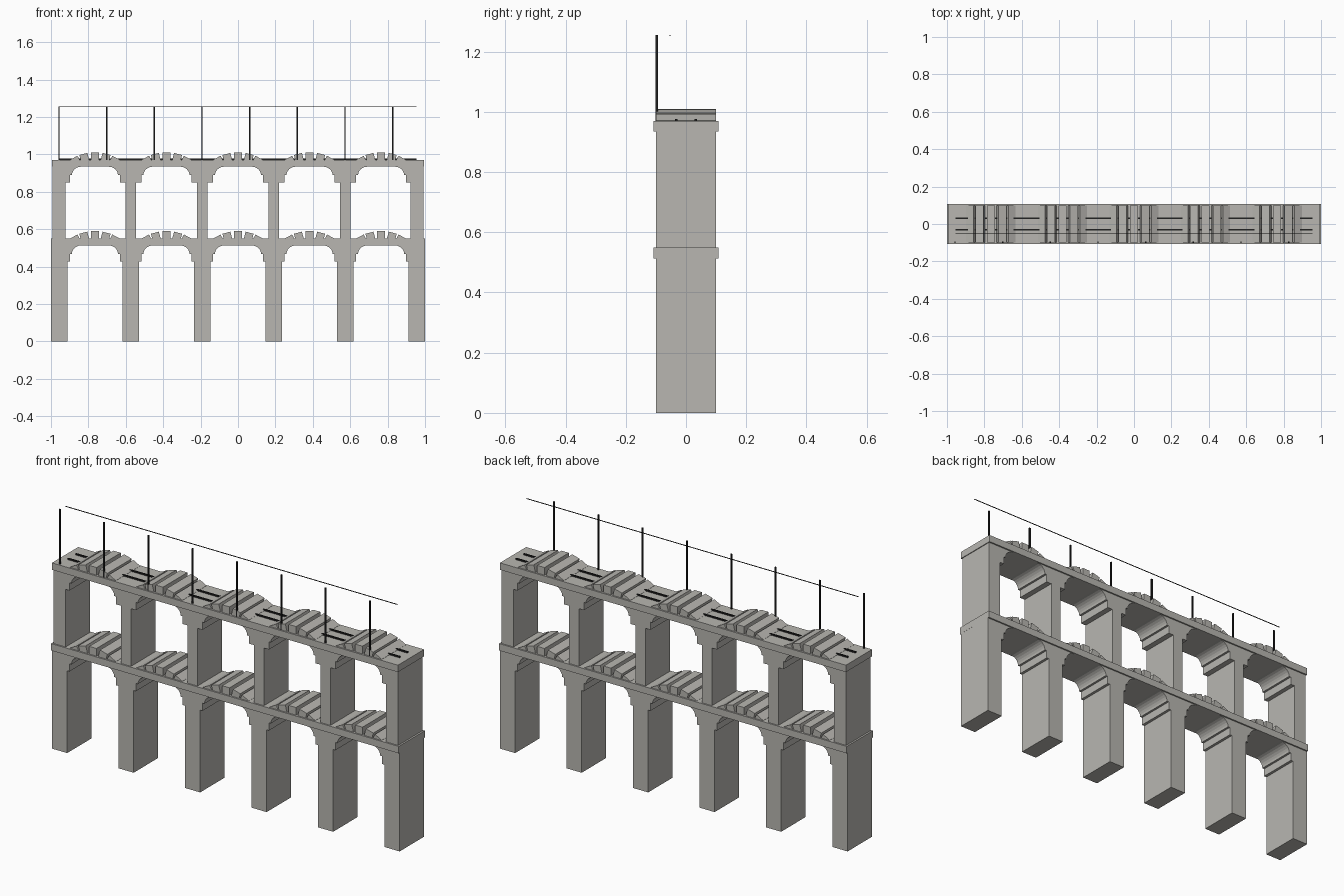
import bpy, bmesh, math
from mathutils import Matrix, Vector

cube = bpy.data.objects.get("Cube")
if cube:
    bpy.data.objects.remove(cube, do_unlink=True)


def material(name, colour):
    m = bpy.data.materials.new(name)
    m.use_nodes = True
    m.diffuse_color = (*colour, 1)
    m.node_tree.nodes["Principled BSDF"].inputs["Base Color"].default_value = (*colour, 1)
    return m


stone = material("pale stone", (0.48, 0.47, 0.44))
iron = material("dark iron", (0.015, 0.015, 0.015))


def finish(name, bm, mat):
    bmesh.ops.recalc_face_normals(bm, faces=bm.faces)
    mesh = bpy.data.meshes.new(name)
    bm.to_mesh(mesh)
    bm.free()
    mesh.materials.append(mat)
    obj = bpy.data.objects.new(name, mesh)
    bpy.context.collection.objects.link(obj)
    return obj


def add_box(bm, centre, size, tilt=0):
    mat = (Matrix.Translation(centre) @ Matrix.Rotation(tilt, 4, "Y")
           @ Matrix.Diagonal((*size, 1)))
    bmesh.ops.create_cube(bm, size=1, matrix=mat)


def box(name, centre, size, mat=stone):
    bm = bmesh.new()
    add_box(bm, centre, size)
    return finish(name, bm, mat)


def add_prism(bm, profile, half_depth):
    face = bm.faces.new([bm.verts.new((x, -half_depth, z)) for x, z in profile])
    ext = bmesh.ops.extrude_face_region(bm, geom=[face])
    moved = [v for v in ext["geom"] if isinstance(v, bmesh.types.BMVert)]
    bmesh.ops.translate(bm, verts=moved, vec=(0, 2 * half_depth, 0))


PITCH = 0.3825
DEPTH = 0.2
piers = [(i - 2.5) * PITCH for i in range(6)]
arches = [(i - 2) * PITCH for i in range(5)]


def haunches(name, deck_bottom, pier_half):
    """Stepped impost and rounded corner on both sides of every opening."""
    bm = bmesh.new()
    ledge = deck_bottom - 0.045
    foot = deck_bottom - 0.085
    curve = [(0.073 + 0.05 * math.cos(a), ledge + 0.045 * math.sin(a))
             for a in (math.radians(15 * k) for k in range(7))]
    wall = PITCH / 2 - pier_half + 0.005
    half = [(wall, foot), (0.134, foot), (0.134, ledge)] + curve + [(wall, deck_bottom)]
    for cx in arches:
        for side in (-1, 1):
            add_prism(bm, [(cx + side * x, z) for x, z in half], DEPTH / 2)
    finish(name, bm, stone)


def arch_stones(name, deck_top):
    """Five radial stones fanned over each opening."""
    bm = bmesh.new()
    radius = 0.24
    for cx in arches:
        for angle, width in ((-28, 0.044), (-15, 0.044), (0, 0.042), (15, 0.044), (28, 0.044)):
            a = math.radians(angle)
            out = Vector((math.sin(a), 0, math.cos(a)))
            centre = Vector((cx, 0, deck_top + 0.04 - radius)) + out * (radius - 0.02)
            add_box(bm, centre, (width, DEPTH, 0.04), a)
    finish(name, bm, stone)


def tier(label, base, deck_bottom, deck_top, end_width, mid_width, deck_length):
    for i, x in enumerate(piers):
        width = end_width if i in (0, 5) else mid_width
        box(f"{label}_pier_{i + 1}", (x, 0, (base + deck_bottom) / 2),
            (width, DEPTH, deck_bottom - base))
    box(f"{label}_deck", (0, 0, (deck_bottom + deck_top) / 2),
        (deck_length, 0.215, deck_top - deck_bottom))
    haunches(f"{label}_haunches", deck_bottom, mid_width / 2)
    arch_stones(f"{label}_arch_stones", deck_top)


tier("lower", 0, 0.513, 0.549, 0.087, 0.087, 2.0)
tier("upper", 0.549, 0.934, 0.97, 0.069, 0.056, 1.99)

# Rails along the upper deck
for label, y in (("front", -0.032), ("back", 0.032)):
    box(f"{label}_rail", (0, y, 0.973), (1.91, 0.008, 0.008), iron)

# Poles on the front edge and the overhead wire
bm = bmesh.new()
for i in range(8):
    add_box(bm, (-0.957 + i * 0.2548, -0.097, 1.112), (0.007, 0.007, 0.288))
finish("wire_poles", bm, iron)
box("overhead_wire", (0, -0.053, 1.254), (1.91, 0.003, 0.003), iron)
